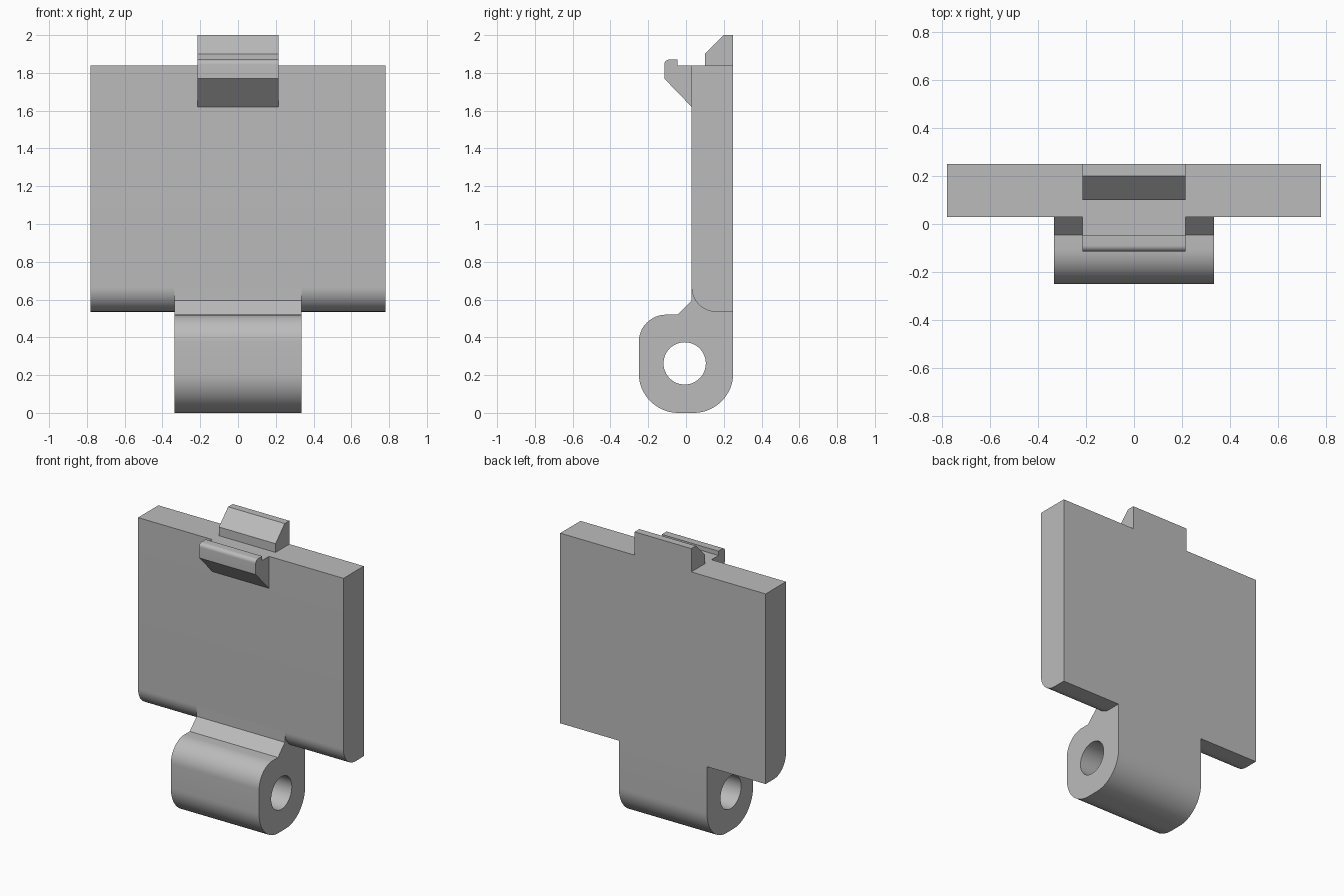
import bpy
import bmesh
from math import cos, sin, radians

cube = bpy.data.objects.get("Cube")
if cube:
    bpy.data.objects.remove(cube, do_unlink=True)

# Single plain grey finish
grey = bpy.data.materials.new("light_grey")
grey.use_nodes = True
colour = (0.5, 0.5, 0.5, 1)
grey.diffuse_color = colour
grey.node_tree.nodes["Principled BSDF"].inputs["Base Color"].default_value = colour


def arc(y, z, radius, start, end, steps=16):
    """Points on an arc in the side (y, z) plane, angles in degrees."""
    angles = [radians(start + (end - start) * i / steps) for i in range(steps + 1)]
    return [(y + radius * cos(a), z + radius * sin(a)) for a in angles]


def extruded_part(name, half_width, outline, hole=None):
    """Fill a side profile, optionally with a hole, and extrude it across x."""
    bm = bmesh.new()
    edges = []
    for loop in filter(None, (outline, hole)):
        verts = [bm.verts.new((-half_width, y, z)) for y, z in loop]
        edges += [bm.edges.new((verts[i - 1], v)) for i, v in enumerate(verts)]
    bmesh.ops.triangle_fill(bm, edges=edges, use_beauty=True, use_dissolve=False)
    extrusion = bmesh.ops.extrude_face_region(bm, geom=bm.faces[:], use_keep_orig=True)
    moved = [g for g in extrusion["geom"] if isinstance(g, bmesh.types.BMVert)]
    bmesh.ops.translate(bm, verts=moved, vec=(2 * half_width, 0, 0))
    bmesh.ops.recalc_face_normals(bm, faces=bm.faces[:])
    mesh = bpy.data.meshes.new(name)
    bm.to_mesh(mesh)
    bm.free()
    mesh.materials.append(grey)
    obj = bpy.data.objects.new(name, mesh)
    bpy.context.collection.objects.link(obj)
    bpy.ops.object.select_all(action="DESELECT")
    obj.select_set(True)
    bpy.context.view_layer.objects.active = obj
    bpy.ops.object.shade_smooth_by_angle(angle=radians(30))
    return obj


FRONT, BACK = 0.03, 0.25
BOTTOM, TOP = 0.535, 1.84

# Flat plate with a rounded lower front edge
fillet = 0.13
extruded_part("plate", 0.78,
              arc(FRONT + fillet, BOTTOM + fillet, fillet, 180, 270)
              + [(BACK, BOTTOM), (BACK, TOP), (FRONT, TOP)])

# Hinge barrel with its neck running up into the plate, and the pin hole
barrel = (arc(-0.04, 0.21, 0.21, 180, 270)
          + arc(0.04, 0.21, 0.21, 270, 360)
          + [(BACK, BOTTOM), (FRONT, 0.665), (FRONT, 0.595), (-0.045, 0.52)]
          + arc(-0.105, 0.375, 0.145, 90, 180))
pin_hole = arc(-0.007, 0.262, 0.112, 0, 360, 48)[:-1]
extruded_part("hinge_barrel", 0.335, barrel, pin_hole)

# Hooked lip on the upper front
extruded_part("front_lip", 0.215,
              [(FRONT, 1.62), (FRONT, TOP), (-0.045, TOP), (-0.045, 1.87)]
              + arc(-0.09, 1.845, 0.025, 90, 180, 8)
              + [(-0.115, 1.77)])

# Bevelled catch on the upper back
extruded_part("back_catch", 0.215,
              [(BACK, TOP), (BACK, 2), (0.2, 2), (0.1, 1.9), (0.1, TOP)])
